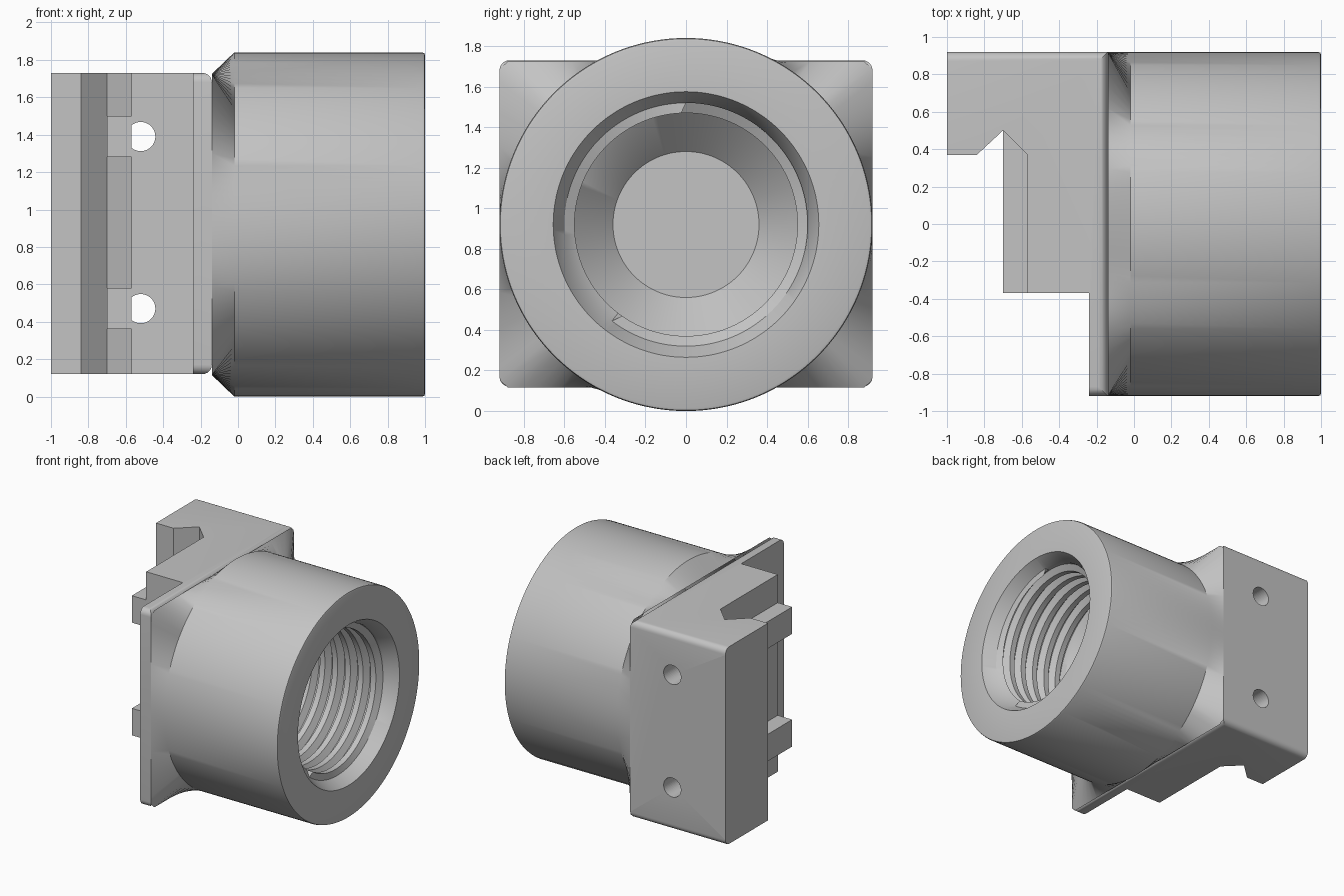
import bpy, bmesh, math
from mathutils import Matrix

cube = bpy.data.objects.get("Cube")
if cube:
    bpy.data.objects.remove(cube, do_unlink=True)

ZC = 0.92                    # height of the barrel axis
HY, HZ, RC = 0.92, 0.805, 0.05   # flange half width, half height, corner radius
Z0, Z1 = 0.12, 1.73
N = 144                      # sides of the barrel

grey = bpy.data.materials.new("Plain grey")
grey.diffuse_color = (0.55, 0.55, 0.55, 1)
grey.use_nodes = True
grey.node_tree.nodes["Principled BSDF"].inputs["Base Color"].default_value = (0.55, 0.55, 0.55, 1)


def make_object(name, bm, smooth=None):
    bmesh.ops.recalc_face_normals(bm, faces=bm.faces)
    mesh = bpy.data.meshes.new(name)
    bm.to_mesh(mesh)
    bm.free()
    mesh.materials.append(grey)
    ob = bpy.data.objects.new(name, mesh)
    bpy.context.collection.objects.link(ob)
    if smooth:
        bpy.ops.object.select_all(action='DESELECT')
        ob.select_set(True)
        bpy.context.view_layer.objects.active = ob
        bpy.ops.object.shade_smooth_by_angle(angle=math.radians(smooth))
    return ob


def prism(bm, points, z0, z1):
    """Extrude a plan outline upwards."""
    face = bm.faces.new([bm.verts.new((x, y, z0)) for x, y in points])
    new = bmesh.ops.extrude_face_region(bm, geom=[face])["geom"]
    top = [v for v in new if isinstance(v, bmesh.types.BMVert)]
    bmesh.ops.translate(bm, verts=top, vec=(0, 0, z1 - z0))


def rect_radius(a):
    """Distance from the axis to the rounded flange outline at angle a."""
    c, s = abs(math.cos(a)), abs(math.sin(a))
    lo, hi = 0.0, 2.0
    for _ in range(40):
        r = (lo + hi) / 2
        qy, qz = r * c - (HY - RC), r * s - (HZ - RC)
        d = math.hypot(max(qy, 0), max(qz, 0)) + min(max(qy, qz), 0) - RC
        lo, hi = (r, hi) if d < 0 else (lo, r)
    return lo


def skin(bm, rows):
    """Quads between rows; every row is a list of (x, radius), one per angle."""
    count = len(rows[0])
    grid = [[bm.verts.new((x, r * math.cos(2 * math.pi * j / N),
                           ZC + r * math.sin(2 * math.pi * j / N)))
             for j, (x, r) in enumerate(row)] for row in rows]
    for a, b in zip(grid, grid[1:]):
        for j in range(count - 1):
            bm.faces.new((a[j], a[j + 1], b[j + 1], b[j]))


# Barrel: loft from the rounded flange to the cylinder, then the mouth chamfer
MOUTH_X, END_X, PITCH = 0.90, 0.25, 0.115
CREST, ROOT = 0.55, 0.60
bm = bmesh.new()
rows = [[(-0.14, rect_radius(2 * math.pi * j / N)) for j in range(N + 1)]]
for x, r in ((-0.02, 0.92), (0.985, 0.92), (0.996, 0.916), (1.0, 0.905),
             (1.0, 0.655), (MOUTH_X, ROOT)):
    rows.append([(x, r)] * (N + 1))
skin(bm, rows)

# Internal helical thread, cut off square at both ends
profile = ((0.0, ROOT), (0.1, ROOT), (0.35, CREST), (0.75, CREST))
rows = []
for k in range(-1, int((MOUTH_X - END_X) / PITCH) + 2):
    for p, r in profile:
        row = []
        for j in range(N + 1):
            x = MOUTH_X - PITCH * (k + p + j / N)
            if x >= MOUTH_X:
                row.append((MOUTH_X, ROOT))
            elif x <= END_X:
                row.append((END_X, CREST))
            else:
                row.append((x, r))
        rows.append(row)
skin(bm, rows)

# Conical bottom and flat floor of the bore
skin(bm, [[(END_X, CREST)] * (N + 1), [(0.06, 0.36)] * (N + 1), [(0.06, 0.0)] * (N + 1)])
bmesh.ops.remove_doubles(bm, verts=bm.verts, dist=0.0005)
bmesh.ops.dissolve_degenerate(bm, edges=bm.edges, dist=0.0002)
make_object("threaded_barrel", bm, 30)

# Mounting block: plan outline with a dovetail notch and the flange plate
bm = bmesh.new()
prism(bm, [(-1, 0.92), (-1, 0.37), (-0.84, 0.37), (-0.70, 0.50), (-0.57, 0.37),
           (-0.57, -0.37), (-0.24, -0.37), (-0.24, -0.92), (-0.14, -0.92), (-0.14, 0.92)], Z0, Z1)
corners = [e for e in bm.edges
           if all(abs(abs(v.co.y) - 0.92) < 1e-4 for v in e.verts)
           and abs(e.verts[0].co.z - e.verts[1].co.z) < 1e-4]
bmesh.ops.bevel(bm, geom=corners, offset=RC, segments=6, profile=0.5, affect='EDGES')
block = make_object("mounting_block", bm, 30)

# Two screw holes right through the block
for i, z in enumerate((0.47, 1.39)):
    bm = bmesh.new()
    bmesh.ops.create_cone(bm, cap_ends=True, segments=48, radius1=0.078, radius2=0.078, depth=3,
                          matrix=Matrix.Translation((-0.52, 0, z)) @ Matrix.Rotation(math.pi / 2, 4, 'X'))
    cutter = make_object(f"screw_hole_cutter_{i + 1}", bm)
    cutter.hide_render = True
    cutter.hide_set(True)
    cutter.display_type = 'WIRE'
    cut = block.modifiers.new(f"Screw hole {i + 1}", 'BOOLEAN')
    cut.object = cutter
    cut.solver = 'EXACT'

# Two clamping tabs beside the notch
for name, z in (("lower_tab", 0.36), ("upper_tab", 1.28)):
    bm = bmesh.new()
    prism(bm, [(-0.70, 0.50), (-0.70, -0.37), (-0.57, -0.37), (-0.57, 0.37)], z, z + 0.22)
    make_object(name, bm)
